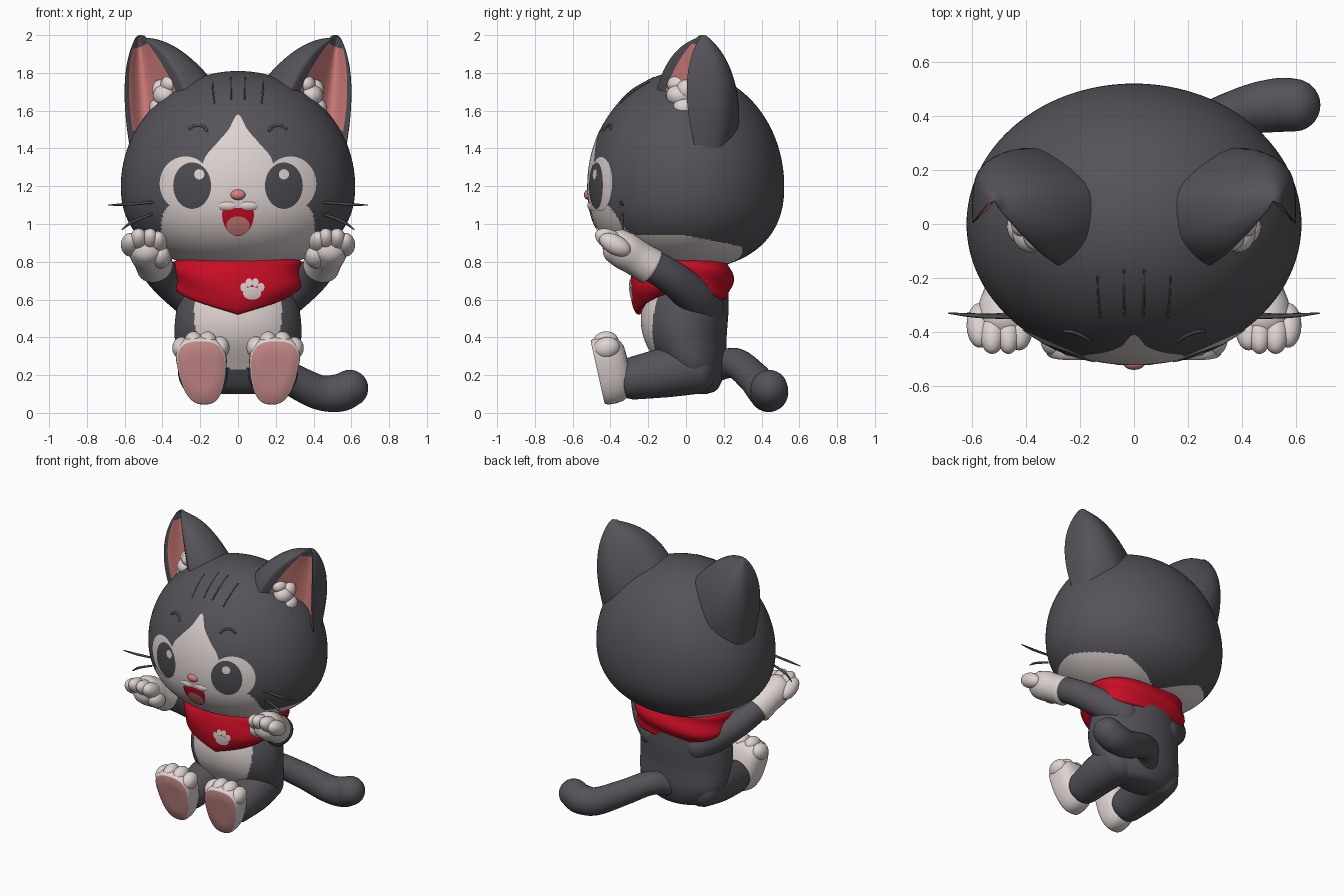
import bpy, bmesh, math
from mathutils import Vector, Matrix
from mathutils.bvhtree import BVHTree

if "Cube" in bpy.data.objects:
    bpy.data.objects.remove(bpy.data.objects["Cube"])

def material(name, r, g, b):
    m = bpy.data.materials.new(name)
    m.diffuse_color = (r, g, b, 1)
    m.use_nodes = True
    m.node_tree.nodes["Principled BSDF"].inputs["Base Color"].default_value = m.diffuse_color
    return m

GREY = material("charcoal fur", 0.09, 0.086, 0.1)
WHITE = material("cream fur", 0.735, 0.655, 0.64)
PINK = material("ear pink", 0.68, 0.22, 0.21)
SOLE = material("sole pink", 0.60, 0.27, 0.265)
RED = material("scarf red", 0.58, 0.004, 0.018)
PUPIL = material("pupil grey", 0.072, 0.071, 0.082)

def finish(bm, name, mats, mirror=False, recalc=True):
    if recalc:
        bmesh.ops.recalc_face_normals(bm, faces=bm.faces)
    me = bpy.data.meshes.new(name)
    bm.to_mesh(me)
    bm.free()
    ob = bpy.data.objects.new(name, me)
    bpy.context.collection.objects.link(ob)
    for m in mats:
        me.materials.append(m)
    if mirror:
        ob.modifiers.new("mirror", 'MIRROR').use_mirror_merge = False
    return ob

def spline(pts, n, closed=False):
    """Catmull-Rom samples through points of any dimension."""
    p = [Vector(q) for q in pts]
    c = len(p)
    at = (lambda i: p[i % c]) if closed else (lambda i: p[max(0, min(c - 1, i))])
    out = []
    for i in range(c if closed else c - 1):
        a, b, d, e = at(i - 1), at(i), at(i + 1), at(i + 2)
        for k in range(n):
            t = k / n
            out.append(0.5 * (2 * b + (d - a) * t + (2 * a - 5 * b + 4 * d - e) * t * t
                              + (3 * b - a - 3 * d + e) * t ** 3))
    return out if closed else out + [p[-1]]

def loft(name, rings, mats, rule=None, mirror=False, closed=False):
    """Skin closed rings; rule(centre, ring index, point index) picks the material."""
    bm = bmesh.new()
    v = [[bm.verts.new(p) for p in r] for r in rings]
    n = len(rings[0])
    for j in range(len(v) if closed else len(v) - 1):
        a, b = v[j], v[(j + 1) % len(v)]
        for i in range(n):
            f = bm.faces.new((a[i], a[(i + 1) % n], b[(i + 1) % n], b[i]))
            if rule:
                f.material_index = rule(f.calc_center_median(), j, i)
    if not closed:
        for j in (0, len(v) - 1):
            f = bm.faces.new(v[j])
            f.material_index = rule(f.calc_center_median(), j, 0) if rule else 0
    return finish(bm, name, mats, mirror)

def tube(name, pts, mat, mirror=False, n=8, seg=28, cap=(1, 1)):
    """Round-ended tube through (x, y, z, radius) points; cap scales the end length."""
    s = [(p.to_3d(), p[3]) for p in spline(pts, n)]
    t0 = (s[1][0] - s[0][0]).normalized()
    t1 = (s[-1][0] - s[-2][0]).normalized()
    ang = [math.radians(a) for a in (15, 30, 45, 60, 75, 88)]
    r0, r1 = s[0][1], s[-1][1]
    s = ([(s[0][0] - t0 * r0 * cap[0] * math.sin(a), r0 * math.cos(a)) for a in reversed(ang)] + s
         + [(s[-1][0] + t1 * r1 * cap[1] * math.sin(a), r1 * math.cos(a)) for a in ang])
    side, rings = t0.orthogonal(), []
    for i, (c, r) in enumerate(s):
        t = (s[min(i + 1, len(s) - 1)][0] - s[max(i - 1, 0)][0]).normalized()
        side = (side - t * side.dot(t)).normalized()
        up = t.cross(side)
        rings.append([c + r * (side * math.cos(a) + up * math.sin(a))
                      for a in (2 * math.pi * k / seg for k in range(seg))])
    return loft(name, rings, [mat], mirror=mirror)

def blobs(name, items, mat, mirror=False, tilt=0):
    """Ellipsoids given as (centre, radii), tilted about x by degrees."""
    bm = bmesh.new()
    rot = Matrix.Rotation(math.radians(tilt), 3, 'X').to_quaternion()
    for c, r in items:
        bmesh.ops.create_uvsphere(bm, u_segments=28, v_segments=18, radius=1,
                                  matrix=Matrix.LocRotScale(Vector(c), rot, Vector(r)))
    return finish(bm, name, [mat], mirror)

def tree_of(ob):
    return BVHTree.FromPolygons([v.co for v in ob.data.vertices], [p.vertices for p in ob.data.polygons])

def onto(tree, x, z, off):
    return tree.ray_cast(Vector((x, -3, z)), Vector((0, 1, 0)))[0] - Vector((0, off, 0))

def decal(name, outline, tree, mat, off, mirror=False, K=8):
    """Thin plate: a front-view (x, z) outline projected onto a surface."""
    bm = bmesh.new()
    o = [Vector(p) for p in outline]
    c = sum(o, Vector((0, 0))) / len(o)
    mid = bm.verts.new(onto(tree, c.x, c.y, off))
    prev = None
    for k in range(1, K + 1):
        ring = [bm.verts.new(onto(tree, *(c + (p - c) * k / K), off)) for p in o]
        for i in range(len(o)):
            j = (i + 1) % len(o)
            bm.faces.new((mid, ring[i], ring[j]) if prev is None else (prev[i], ring[i], ring[j], prev[j]))
        prev = ring
    bm.normal_update()
    for f in bm.faces:
        if f.normal.y > 0:
            f.normal_flip()
    return finish(bm, name, [mat], mirror, recalc=False)

def oval(x, z, rx, rz, n=40):
    return [(x + rx * math.cos(2 * math.pi * k / n), z + rz * math.sin(2 * math.pi * k / n)) for k in range(n)]

# head: egg with fuller cheeks, cream below a sloping line that fades at the nape
def head_ring(a):
    e, rz = (2, 0.61) if a > 0 else (2.3, 0.44)
    s = math.sin(a)
    w = (1 - abs(s) ** e) ** (1 / e)
    return [Vector((0.62 * w * math.cos(b), 0.52 * w * math.sin(b), 1.2 + rz * s))
            for b in (2 * math.pi * k / 240 for k in range(240))]

def head_rule(c, j, i):
    k = max(0, min(1, (-c.y - 0.27) / 0.18))
    nape = max(0, 1 - abs(c.x) / 0.3) * 0.12 if c.y > 0 else 0
    return int(c.z < 0.94 - 0.2 * max(0, c.y) - nape + 0.18 * k * k * (3 - 2 * k))

head = loft("head", [head_ring(math.radians(-89.5 + 179 * k / 170)) for k in range(171)], [GREY, WHITE], head_rule)
face = tree_of(head)

# face markings, eyes and mouth
half = [(0.05, 1.5), (0.11, 1.43), (0.18, 1.34), (0.2, 1.2), (0.22, 1.08)]
decal("face_blaze", spline([(0, 1.58)] + half + [(-x, z) for x, z in reversed(half)], 6, True), face, WHITE, 0.003, K=14)
decal("eye_white", oval(0.278, 1.213, 0.137, 0.145), face, WHITE, 0.005, True)
decal("pupil", oval(0.243, 1.203, 0.1, 0.123), face, PUPIL, 0.007, True)
for x in (-0.205, 0.243):
    decal("eye_highlight", oval(x, 1.263, 0.027, 0.027), face, WHITE, 0.009, K=3)
decal("mouth", spline([(0, 1.085), (0.08, 1.07), (0.066, 0.98), (0, 0.935), (-0.066, 0.98), (-0.08, 1.07)], 6, True),
      face, RED, 0.006)
decal("tongue", oval(0, 0.991, 0.062, 0.05), face, PINK, 0.008, K=4)
blobs("muzzle", [((0.05, -0.482, 1.098), (0.07, 0.04, 0.036))], WHITE, True)
blobs("nose", [((0, -0.515, 1.155), (0.041, 0.025, 0.028))], PINK)

# brows, forehead stripes and whiskers
def surface_line(name, pts, r):
    tube(name, [(*onto(face, x, z, 0), r) for x, z in pts], PUPIL, True, n=5, seg=8)

surface_line("brow", [(0.165, 1.495), (0.185, 1.517), (0.225, 1.522), (0.255, 1.505)], 0.008)
for x, z0, z1 in ((0.035, 1.66, 1.775), (0.125, 1.64, 1.75)):
    surface_line("forehead_stripe", [(x, z0), (x * 1.05, (z0 + z1) / 2), (x * 1.08, z1)], 0.004)
tube("whisker_upper", [(0.45, -0.345, 1.115, 0.007), (0.58, -0.34, 1.105, 0.008), (0.685, -0.33, 1.10, 0.003)],
     PUPIL, True, seg=8)
tube("whisker_lower", [(0.46, -0.335, 1.05, 0.007), (0.56, -0.34, 1.01, 0.008), (0.615, -0.33, 0.97, 0.003)],
     PUPIL, True, seg=8)

# ears: section points as (base, middle), converging on the tip, hollow pink front
ear = [((.565, .07, 1.36), (.60, .02, 1.73)), ((.515, .19, 1.36), (.58, .19, 1.72)),
       ((.33, .28, 1.48), (.465, .25, 1.78)), ((.12, .15, 1.68), (.32, .14, 1.90)),
       ((.12, -.04, 1.72), (.30, 0, 1.91)), ((.25, -.15, 1.70), (.36, -.08, 1.88)),
       ((.31, -.12, 1.66), (.405, -.045, 1.85)), ((.46, .09, 1.45), (.50, .10, 1.76)),
       ((.54, .06, 1.40), (.578, .02, 1.73))]
ear = [(Vector(b), Vector(m)) for b, m in ear]
tip = Vector((0.515, 0.085, 1.985))
avg = sum((m for b, m in ear), Vector()) / len(ear)
rings = []
for k in range(25):
    t = k / 24
    sec = []
    for b, m in ear:
        e = tip + 0.2 * (m - avg)
        e.z = tip.z
        sec.append(b * (1 - t) ** 2 + (2 * m - (b + e) / 2) * 2 * t * (1 - t) + e * t * t)
    rings.append(spline(sec, 6, True))
top = rings[-1]
c = sum(top, Vector()) / len(top)
rings += [[c + (p - c) * s + Vector((0, 0, h)) for p in top] for s, h in ((0.6, 0.012), (0.1, 0.016))]
loft("ear", rings, [GREY, PINK], lambda c, j, i: int(i // 6 in (6, 7) and j < 21 and c.z > 1.5), True)
blobs("ear_tuft", [((.36, -.04, 1.74), (.05, .06, .048)), ((.385, -.03, 1.68), (.065, .075, .06)),
                   ((.425, -.01, 1.615), (.045, .06, .05)), ((.41, 0, 1.71), (.045, .05, .055))], WHITE, True)

# body: stacked ovals (z, x radius, y radius, y centre) with a cream belly
prof = [(.10, .08, .05, .06), (.13, .20, .12, .05), (.24, .31, .175, .035), (.4, .335, .22, -.005),
        (.55, .325, .23, -.005), (.7, .28, .20, .02), (.85, .2, .16, .03)]
loft("body", [[Vector((p[1] * math.cos(b), p[3] + p[2] * math.sin(b), p[0]))
               for b in (2 * math.pi * k / 180 for k in range(180))] for p in spline(prof, 14)],
     [GREY, WHITE], lambda c, j, i: int(c.y < 0 and (c.x / .232) ** 2 + ((c.z - .52) / .29) ** 2 < 1))

# arms and paws
tube("arm", [(.17, .09, .56, .11), (.28, .03, .63, .10), (.39, -.08, .72, .09), (.45, -.21, .8, .085)], GREY, True)
tube("hand", [(.44, -.185, .775, .098), (.46, -.26, .82, .096), (.478, -.32, .857, .1), (.485, -.36, .88, .095)],
     WHITE, True, cap=(0.25, 0.8))
blobs("fingers", [((.425, -.385, .9), (.05, .09, .052)), ((.465, -.4, .915), (.045, .088, .052)),
                  ((.525, -.4, .915), (.048, .088, .052)), ((.57, -.375, .89), (.05, .09, .052)),
                  ((.41, -.35, .825), (.055, .075, .055))], WHITE, True, -28)

# legs and feet with flat pink soles
tube("leg", [(.165, .055, .24, .14), (.185, -.1, .215, .133), (.185, -.27, .185, .115)], GREY, True, cap=(.7, 1))
up, back = Vector((0, -0.217, 0.976)), Vector((0, 0.976, 0.217))
origin = Vector((0.19, -0.468, 0.215))

def foot_ring(depth, s):
    out = []
    for k in range(64):
        a = 2 * math.pi * k / 64
        ca, sa = (math.copysign(abs(f) ** 0.75, f) for f in (math.cos(a), math.sin(a)))
        x = (0.128 + 0.028 * sa) * ca + 0.012 * sa
        out.append(origin + back * depth + (Vector((x, 0, 0)) + up * 0.182 * sa) * s)
    return out

steps = [(0, .05), (0, .5), (0, .92), (.004, .95), (.02, .985), (.06, 1), (.1, .97), (.14, .86), (.165, .6), (.172, .1)]
loft("foot", [foot_ring(*s) for s in steps], [WHITE, SOLE], lambda c, j, i: int(j < 2), True)
blobs("toes", [(origin + Vector((x, 0, 0)) + up * h + back * .075, (.05, .07, .058))
               for x, h in ((-.095, .118), (-.03, .145), (.045, .145), (.108, .115))], WHITE, True, 12)

# scarf: folded ring, dropping to a point in front
def scarf_ring(a):
    off = abs(math.degrees(a))
    drop = max(0, 1 - off / 75)
    low = 0.645 - 0.125 * drop - 0.045 * max(0, min(1, (off - 90) / 50))
    zc, h = (0.815 + low) / 2, (0.815 - low) / 2
    out = []
    for k in range(32):
        p = 2 * math.pi * k / 32
        r = 0.045 * math.cos(p) + 0.010 * math.cos(4 * p + 2 * a) * (1 - drop)
        sq = 1 + 0.07 * math.sin(2 * a) ** 2
        out.append(Vector(((0.308 + r) * math.sin(a) * sq,
                           -0.015 - (0.215 + r + 0.02 * drop) * math.cos(a) * sq, zc + h * math.sin(p))))
    return out

scarf = loft("scarf", [scarf_ring(-math.pi + 2 * math.pi * k / 96) for k in range(96)], [RED], closed=True)
cloth = tree_of(scarf)
decal("paw_print_pad", oval(0.075, 0.633, 0.048, 0.034), cloth, WHITE, 0.006, K=4)
for x, z in ((0.03, 0.665), (0.058, 0.69), (0.092, 0.69), (0.122, 0.665)):
    decal("paw_print_toe", oval(x, z, 0.018, 0.023, 20), cloth, WHITE, 0.007, K=3)

# tail
tube("tail", [(0, .12, .22, .07), (.1, .25, .265, .08), (.25, .35, .195, .085), (.42, .42, .112, .092),
              (.53, .44, .105, .1), (.592, .44, .13, .098)], GREY)

bpy.ops.object.select_all(action='SELECT')
bpy.context.view_layer.objects.active = head
bpy.ops.object.shade_smooth_by_angle(angle=math.radians(50))
